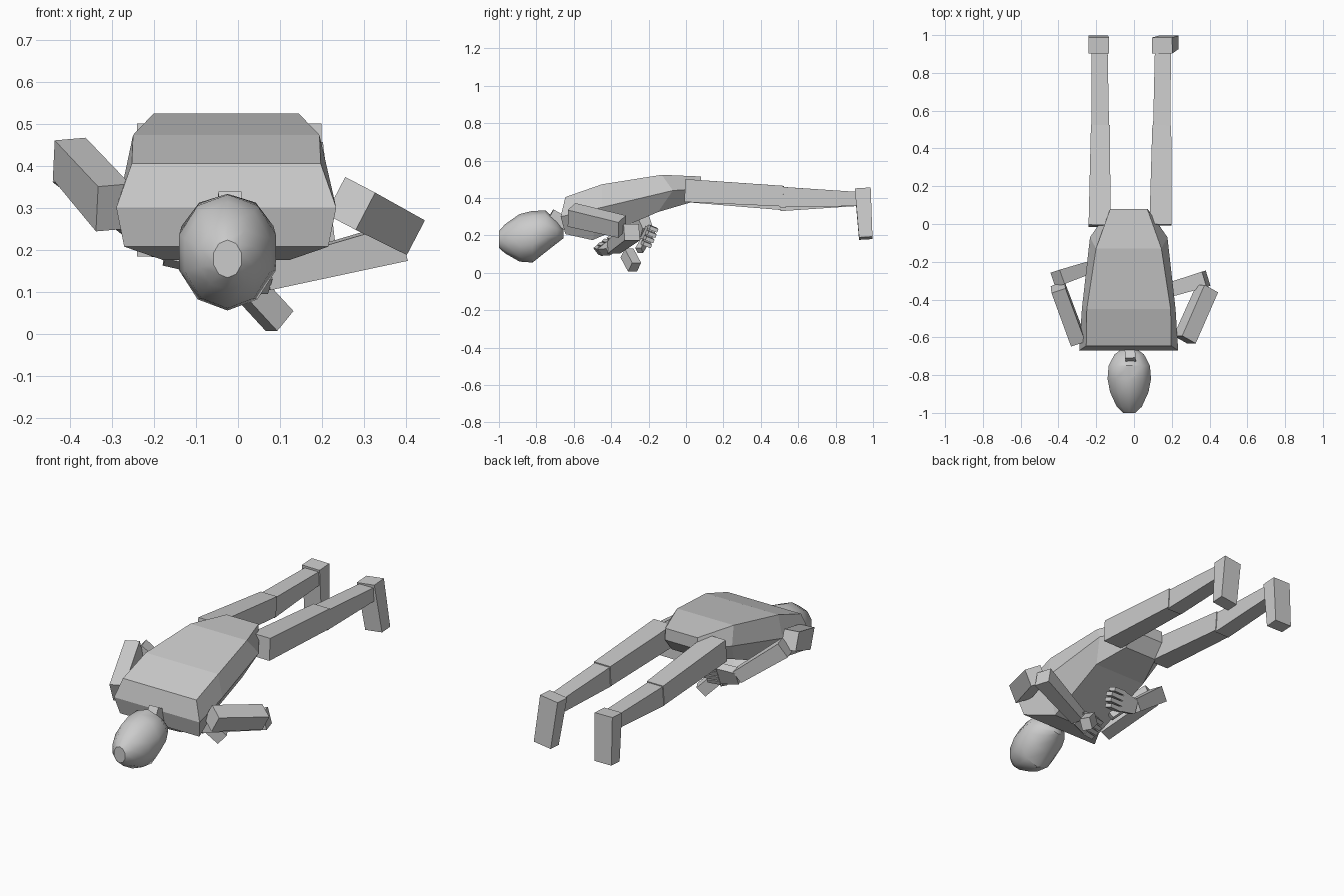
import bpy, math
from mathutils import Vector, Matrix

if "Cube" in bpy.data.objects:
    bpy.data.objects.remove(bpy.data.objects["Cube"])


def mesh(name, verts, faces):
    me = bpy.data.meshes.new(name)
    me.from_pydata([tuple(v) for v in verts], [], faces)
    me.validate()
    ob = bpy.data.objects.new(name, me)
    bpy.context.collection.objects.link(ob)
    return ob


def loft(name, rings, caps=None):
    """Skin a list of rings; caps are face index lists within the end rings."""
    n = len(rings[0])
    caps = caps or [list(range(n))]
    last = (len(rings) - 1) * n
    faces = [tuple(reversed(c)) for c in caps]
    faces += [tuple(i + last for i in c) for c in caps]
    for r in range(len(rings) - 1):
        for i in range(n):
            j = (i + 1) % n
            faces.append((r * n + i, r * n + j, r * n + n + j, r * n + n + i))
    return mesh(name, [v for ring in rings for v in ring], faces)


def beam(name, p0, p1, s0, s1=None, roll=0, up=(0, 0, 1)):
    """Tapered box from p0 to p1; s = (width, height) at each end."""
    p0, p1 = Vector(p0), Vector(p1)
    d = (p1 - p0).normalized()
    side = d.cross(Vector(up)).normalized()
    rot = Matrix.Rotation(math.radians(roll), 3, d)
    high = rot @ side.cross(d)
    side = rot @ side
    rings = []
    for p, (w, h) in ((p0, s0), (p1, s1 or s0)):
        rings.append([p + side * a * w / 2 + high * b * h / 2
                      for a, b in ((-1, -1), (1, -1), (1, 1), (-1, 1))])
    return loft(name, rings)


# Torso: six-sided sections, each (y, half width, z) for top, middle, bottom
CX = -0.028
sections = [
    ((-0.645, 0.225, 0.405), (-0.67, 0.262, 0.30), (-0.645, 0.243, 0.207)),
    ((-0.45, 0.222, 0.473), (-0.45, 0.248, 0.35), (-0.50, 0.15, 0.175)),
    ((-0.13, 0.173, 0.524), (-0.07, 0.205, 0.44), (-0.15, 0.16, 0.325)),
    ((0.08, 0.098, 0.515), (0.08, 0.10, 0.45), (0.02, 0.10, 0.375)),
]
rings = []
for sec in sections:
    left = [(CX - w, y, z) for y, w, z in sec]
    right = [(CX + w, y, z) for y, w, z in sec]
    rings.append(left + right[::-1])
loft("torso", rings, [[0, 1, 4, 5], [1, 2, 3, 4]])

# Head and neck
rings = []
for y, z, rx, rz in ((-1.0, 0.178, 0.035, 0.045), (-0.967, 0.182, 0.07, 0.078),
                     (-0.89, 0.187, 0.107, 0.127), (-0.82, 0.193, 0.121, 0.138),
                     (-0.75, 0.222, 0.115, 0.111), (-0.69, 0.218, 0.082, 0.06),
                     (-0.655, 0.21, 0.03, 0.025)):
    rings.append([(-0.025 + rx * math.sin(k * math.tau / 10), y,
                   z + rz * math.cos(k * math.tau / 10)) for k in range(10)])
head = loft("head", rings)
bpy.context.view_layer.objects.active = head
head.select_set(True)
bpy.ops.object.shade_smooth_by_angle(angle=math.radians(38))
beam("neck", (-0.018, -0.725, 0.31), (-0.025, -0.62, 0.25), (0.055, 0.065))

# Legs: hip, knee and ankle points
for side, hip, knee, ankle in (
        ("left", (-0.182, -0.01, 0.44), (-0.178, 0.52, 0.39), (-0.182, 0.92, 0.395)),
        ("right", (0.14, -0.005, 0.44), (0.147, 0.52, 0.41), (0.153, 0.92, 0.395))):
    beam(side + "_thigh", hip, knee, (0.117, 0.122), (0.10, 0.11))
    beam(side + "_shin", (knee[0], 0.505, knee[2] - 0.005), ankle,
         (0.092, 0.11), (0.085, 0.075))
    x = ankle[0]
    tip = x - 0.007 if side == "left" else x + 0.03
    beam(side + "_foot", (x - 0.004, 0.945, 0.447), (tip, 0.961, 0.185),
         (0.108, 0.085), (0.104, 0.072), up=(0, 1, 0))

# Arms folded under the chest
beam("left_upper_arm", (-0.298, -0.615, 0.30), (-0.402, -0.335, 0.417),
     (0.08, 0.115), (0.078, 0.10), roll=-5)
beam("left_forearm", (-0.405, -0.288, 0.395), (-0.175, -0.21, 0.21),
     (0.08, 0.085), (0.06, 0.07))
beam("right_upper_arm", (0.268, -0.612, 0.31), (0.388, -0.342, 0.247),
     (0.09, 0.10), (0.09, 0.093), roll=25)
beam("right_forearm", (0.382, -0.29, 0.217), (0.06, -0.387, 0.135),
     (0.085, 0.09), (0.07, 0.065))


def hand(side, wrist, along, across, thumb):
    """Flat palm with four fingers stacked along the across direction."""
    w, a, c = Vector(wrist), Vector(along).normalized(), Vector(across).normalized()
    beam(side + "_palm", w, w + a * 0.11, (0.045, 0.075), (0.045, 0.11), up=c)
    for k in range(4):
        base = w + a * 0.105 + c * (k - 1.5) * 0.03
        beam(f"{side}_finger_{k + 1}", base, base + a * (0.095 - 0.012 * abs(k - 1.6)),
             (0.05, 0.025), (0.045, 0.021), up=c)
    beam(side + "_thumb", *thumb)


hand("left", (-0.175, -0.212, 0.205), (1, 0.13, -0.08), (0, 0.4, 1),
     ((-0.10, -0.22, 0.17), (-0.05, -0.25, 0.12), (0.035, 0.035)))
hand("right", (0.07, -0.387, 0.135), (-1, -0.3, 0.08), (0, 0.8, 0.6),
     ((0.03, -0.315, 0.105), (0.099, -0.275, 0.03), (0.055, 0.065)))
